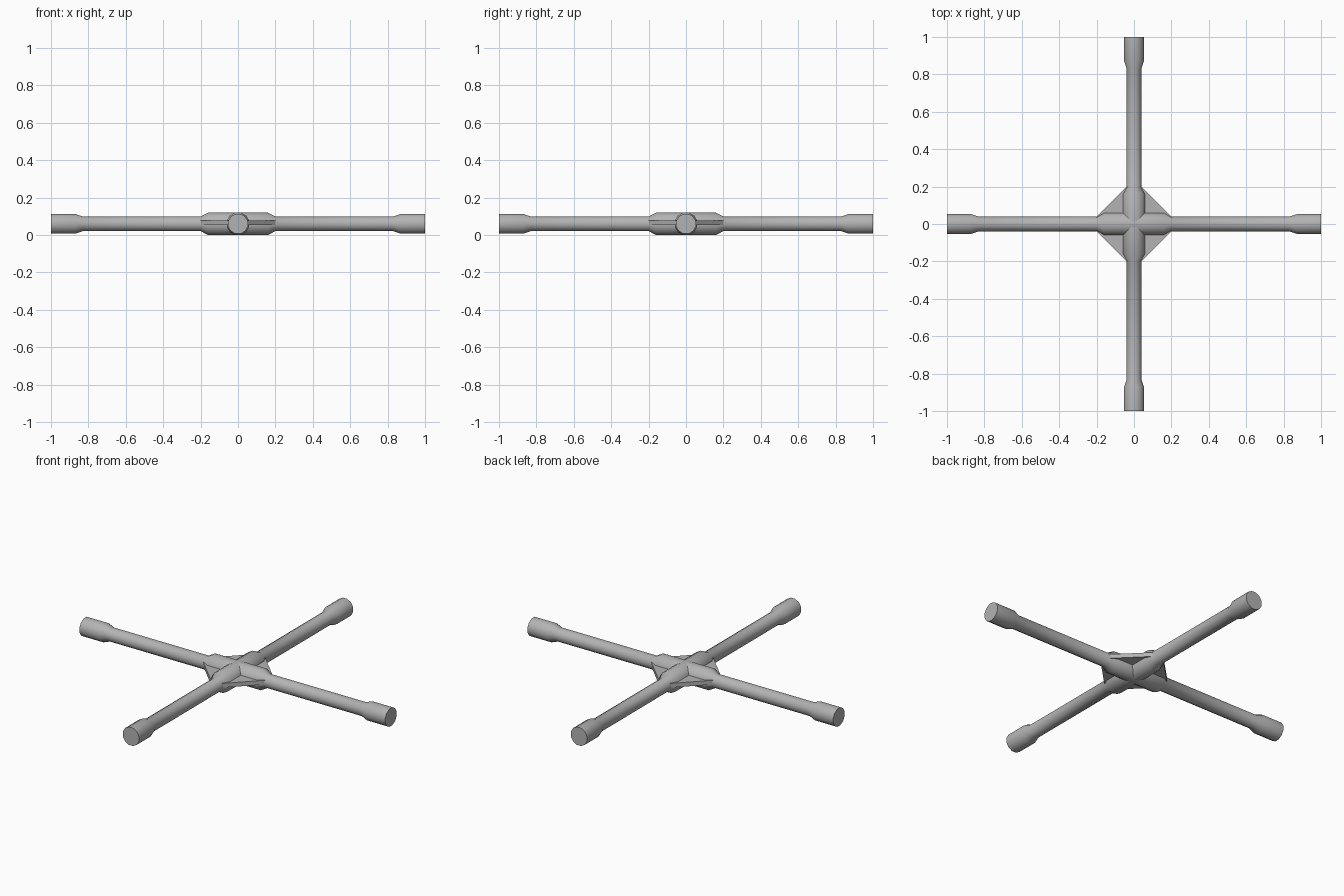
import bpy, bmesh, math
from mathutils import Matrix, Vector

cube = bpy.data.objects.get("Cube")
if cube:
    bpy.data.objects.remove(cube, do_unlink=True)

SIDES = 12
AXIS_Z = 0.06

steel = bpy.data.materials.new("grey steel")
steel.use_nodes = True
colour = (0.45, 0.45, 0.45, 1)
steel.diffuse_color = colour
steel.node_tree.nodes["Principled BSDF"].inputs["Base Color"].default_value = colour


def finish(name, bm, smooth):
    bmesh.ops.recalc_face_normals(bm, faces=bm.faces)
    mesh = bpy.data.meshes.new(name)
    bm.to_mesh(mesh)
    bm.free()
    mesh.materials.append(steel)
    obj = bpy.data.objects.new(name, mesh)
    bpy.context.collection.objects.link(obj)
    if smooth:
        bpy.ops.object.select_all(action='DESELECT')
        obj.select_set(True)
        bpy.context.view_layer.objects.active = obj
        bpy.ops.object.shade_smooth_by_angle(angle=math.radians(35))
    return obj


def turned_bar(name, profile, turn):
    """Lathe a (position, flat radius) profile along x, then turn about z."""
    bm = bmesh.new()
    rings = []
    for x, apothem in profile:
        r = apothem / math.cos(math.pi / SIDES)
        angles = [(i + 0.5) * math.tau / SIDES for i in range(SIDES)]
        rings.append([bm.verts.new((x, r * math.cos(a), r * math.sin(a))) for a in angles])
    for a, b in zip(rings, rings[1:]):
        for i in range(SIDES):
            j = (i + 1) % SIDES
            bm.faces.new((a[i], a[j], b[j], b[i]))
    bm.faces.new(rings[0])
    bm.faces.new(rings[-1])
    bm.transform(Matrix.Translation((0, 0, AXIS_Z)) @ Matrix.Rotation(turn, 4, 'Z'))
    return finish(name, bm, True)


# Crossed bars: thick sleeve in the middle, thin shaft, wide socket at each end
half = [(0.16, 0.06), (0.2, 0.039), (0.83, 0.039), (0.87, 0.053), (1.0, 0.053)]
profile = [(-x, r) for x, r in reversed(half)] + half
turned_bar("cross_bar", profile, 0)
turned_bar("long_bar", profile, math.pi / 2)

# Triangular gusset plates between neighbouring arms
for k, name in enumerate(("back_left", "back_right", "front_right", "front_left")):
    bm = bmesh.new()
    outline = [(0.02, 0.02), (0.2, 0.02), (0.2, 0.038), (0.038, 0.2), (0.02, 0.2)]
    face = bm.faces.new([bm.verts.new((x, y, AXIS_Z - 0.007)) for x, y in outline])
    grown = bmesh.ops.extrude_face_region(bm, geom=[face])["geom"]
    top = [g for g in grown if isinstance(g, bmesh.types.BMVert)]
    bmesh.ops.translate(bm, verts=top, vec=Vector((0, 0, 0.025)))
    bm.transform(Matrix.Rotation(k * math.pi / 2, 4, 'Z'))
    finish(name + "_gusset", bm, False)
